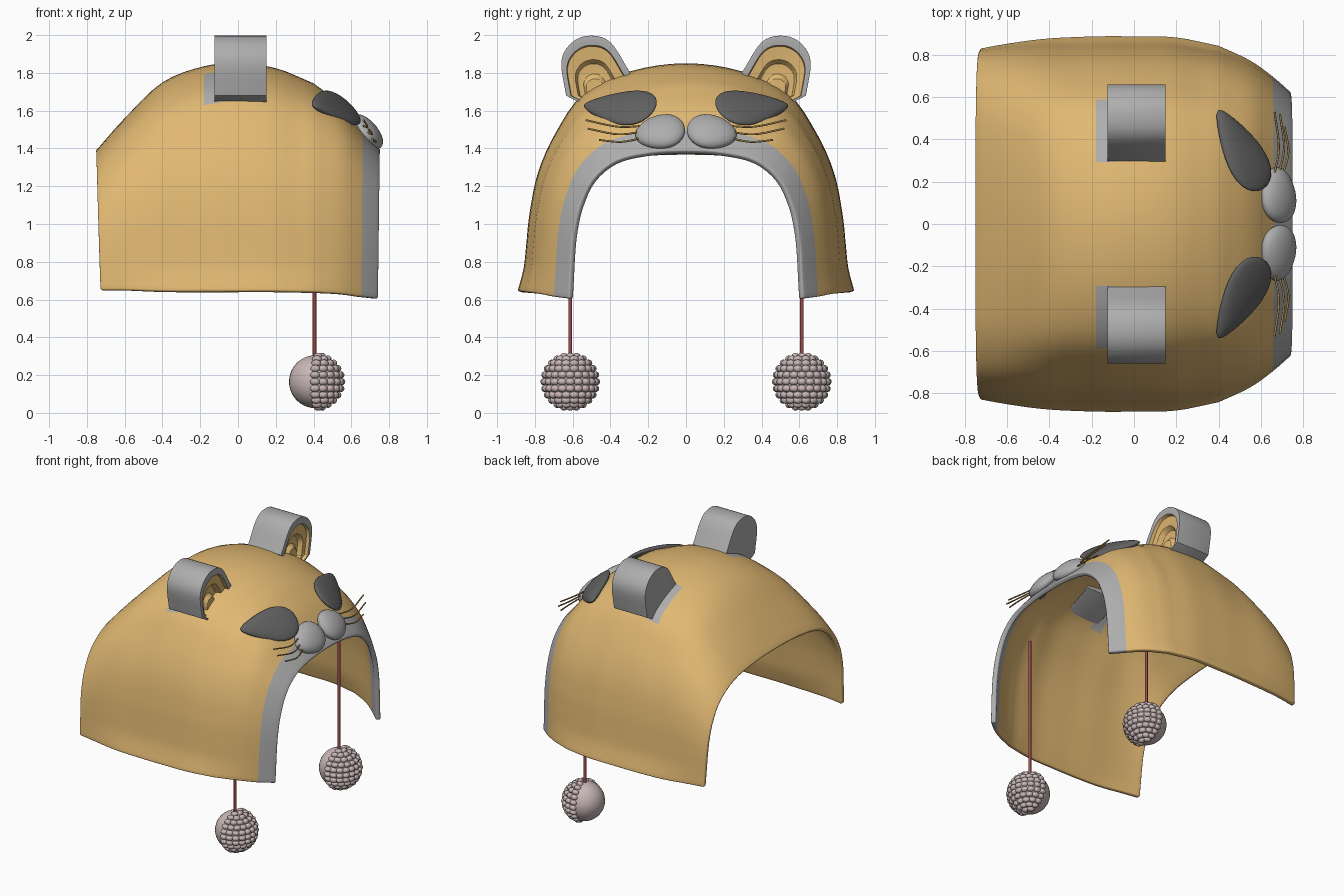
import bpy, bmesh, math
from mathutils import Vector, Matrix

if "Cube" in bpy.data.objects:
    bpy.data.objects.remove(bpy.data.objects["Cube"])


def material(name, r, g, b):
    m = bpy.data.materials.new(name)
    m.diffuse_color = (r, g, b, 1)
    m.use_nodes = True
    m.node_tree.nodes["Principled BSDF"].inputs["Base Color"].default_value = m.diffuse_color
    return m


GOLD = material("gold", 0.75, 0.48, 0.17)
GREY = material("grey", 0.42, 0.42, 0.42)
DARK = material("dark_grey", 0.12, 0.12, 0.12)
PINK = material("pale_pink", 0.58, 0.47, 0.47)
RED = material("red", 0.36, 0.07, 0.07)
BROWN = material("brown", 0.45, 0.29, 0.09)


def spline(pts, n):
    """Smooth curve through points, n samples per segment."""
    p = [Vector(q) for q in pts]
    p = [2 * p[0] - p[1]] + p + [2 * p[-1] - p[-2]]
    out = []
    for i in range(1, len(p) - 2):
        a, b, c, d = p[i - 1:i + 3]
        for k in range(n):
            t = k / n
            out.append(0.5 * (2 * b + (c - a) * t + (2 * a - 5 * b + 4 * c - d) * t * t
                              + (3 * b - a - 3 * c + d) * t ** 3))
    return out + [p[-2]]


def finish(name, bm, mats, mirror=True, solid=0, bevel=0, angle=40):
    me = bpy.data.meshes.new(name)
    bm.to_mesh(me)
    bm.free()
    for m in mats:
        me.materials.append(m)
    ob = bpy.data.objects.new(name, me)
    bpy.context.collection.objects.link(ob)
    bpy.ops.object.select_all(action='DESELECT')
    bpy.context.view_layer.objects.active = ob
    ob.select_set(True)
    if solid:
        m = ob.modifiers.new("thickness", 'SOLIDIFY')
        m.thickness, m.offset = solid, -1
    if bevel:
        m = ob.modifiers.new("soft_edge", 'BEVEL')
        m.width, m.segments, m.limit_method = bevel, 3, 'ANGLE'
        m.angle_limit = math.radians(50)
    if mirror:
        m = ob.modifiers.new("mirror", 'MIRROR')
        m.use_axis = (False, True, False)
        m.use_mirror_merge = False
    for m in list(ob.modifiers):
        bpy.ops.object.modifier_apply(modifier=m.name)
    bpy.ops.object.shade_smooth_by_angle(angle=math.radians(angle))
    return ob


# Hat shell: arch sections (x, half width, top, bottom) lofted along x
stations = spline([
    (-.755, .83, 1.385, .65), (-.6, .855, 1.56, .65), (-.4, .88, 1.75, .645),
    (-.18, .89, 1.835, .645), (0, .89, 1.85, .645), (.2, .885, 1.825, .645),
    (.4, .845, 1.745, .64)], 4)[:-1] + spline([
    (.4, .845, 1.745, .64), (.55, .775, 1.63, .63), (.66, .70, 1.50, .615),
    (.755, .62, 1.39, .605)], 4)
middle = [(1, 0), (.965, .1), (.95, .2), (.93, .34), (.88, .52), (.775, .695),
          (.61, .865), (.33, .965), (0, 1)]
end = [(1, 0), (.99, .15), (.98, .3), (.96, .45), (.91, .62), (.8, .8),
       (.6, .93), (.32, .985), (0, 1)]


def full(half):
    return spline(half + [(-y, z) for y, z in half[-2::-1]], 4)


mid_arch, end_arch = full(middle), full(end)
bm = bmesh.new()
rows = []
for x, w, top, low in stations:
    t = min(1, max(0, (abs(x) - .25) / .5))
    t = t * t * (3 - 2 * t)
    row = []
    for a, b in zip(mid_arch, end_arch):
        y, n = a.lerp(b, t)
        dx = .1 * max(0, -x - .5) * (1 - n) - .04 * max(0, x - .5) * (1 - n)
        row.append(bm.verts.new((x + dx, y * w, low + n * (top - low))))
    rows.append(row)
for i in range(len(rows) - 1):
    xm = (stations[i][0] + stations[i + 1][0]) / 2
    for j in range(len(rows[i]) - 1):
        f = bm.faces.new((rows[i][j], rows[i][j + 1], rows[i + 1][j + 1], rows[i + 1][j]))
        ym = abs(f.calc_center_median().y)
        # grey front band and grey patch behind each ear
        f.material_index = int(xm > .66 or (-.18 < xm < -.1 and .3 < ym < .6))
finish("hat_shell", bm, [GOLD, GREY], mirror=False, solid=.034, bevel=.01, angle=50)

# Ears: extruded outline with a recessed gold front
outline = [Vector((.31, 1.74))] + spline([(.295, 1.80), (.40, 1.962), (.51, 1.997), (.605, 1.96),
                                          (.66, 1.86), (.635, 1.68)], 5) + [Vector((.56, 1.64))]
bm = bmesh.new()
loops = []


def ear_loop(x, scale):
    c = Vector((.475, 1.68))
    pts = [c + (p - c) * scale for p in outline]
    loops.append([bm.verts.new((x, p.x, p.y)) for p in pts])


for x, s in [(-.125, 1), (.15, 1), (.15, .84), (.125, .82), (.125, .60), (.09, .53), (.09, .36), (.115, .28)]:
    ear_loop(x, s)
n = len(outline)
bm.faces.new(loops[0])
for k in range(len(loops) - 1):
    for j in range(n):
        f = bm.faces.new((loops[k][j], loops[k][(j + 1) % n], loops[k + 1][(j + 1) % n], loops[k + 1][j]))
        f.material_index = int(k > 1)
bm.faces.new(loops[-1]).material_index = 1
bmesh.ops.recalc_face_normals(bm, faces=bm.faces)
finish("ears", bm, [GREY, GOLD], bevel=.01)


# Flattened egg shapes lying on the shell
def blob(name, centre, along, normal, size, taper, mat):
    l = Vector(along).normalized()
    nrm = Vector(normal)
    nrm = (nrm - l * nrm.dot(l)).normalized()
    w = nrm.cross(l)
    bm = bmesh.new()
    bmesh.ops.create_uvsphere(bm, u_segments=32, v_segments=20, radius=1)
    for v in bm.verts:
        a, b, c = v.co
        v.co = (Vector(centre) + l * a * size[0] + w * b * size[1] * (1 - taper * a)
                + nrm * c * size[2])
    bmesh.ops.recalc_face_normals(bm, faces=bm.faces)
    finish(name, bm, [mat], angle=60)


blob("eyes", (.505, .352, 1.618), (-.21, .37, .02), (.65, .25, .7), (.215, .115, .035), .5, DARK)
blob("muzzle", (.683, .137, 1.487), (-.01, .26, -.04), (.75, .08, .66), (.133, .11, .055), .15, GREY)


# Round cords: whiskers and tie strings
def cord(name, pts, radius, mat):
    cu = bpy.data.curves.new(name, 'CURVE')
    cu.dimensions = '3D'
    cu.bevel_depth, cu.bevel_resolution, cu.use_fill_caps = radius, 2, True
    s = cu.splines.new('POLY')
    s.points.add(len(pts) - 1)
    for p, q in zip(s.points, pts):
        p.co = (*q, 1)
    cu.materials.append(mat)
    bpy.context.collection.objects.link(bpy.data.objects.new(name, cu))


whiskers = [((.66, .22, 1.52), (.685, .36, 1.515), (.665, .53, 1.55)),
            ((.68, .22, 1.49), (.71, .36, 1.475), (.69, .52, 1.505)),
            ((.70, .22, 1.46), (.73, .34, 1.435), (.712, .46, 1.445))]
for side in (1, -1):
    tag = "left" if side > 0 else "right"
    for i, pts in enumerate(whiskers):
        cord(f"whisker_{tag}_{i + 1}", spline([(x, y * side, z) for x, y, z in pts], 6), .005, BROWN)
    cord(f"string_{tag}", [(.405, .613 * side, .25), (.405, .613 * side, 1.36)], .01, RED)

# Pompoms: smooth ball with rows of bumps on the face side
bm = bmesh.new()
centre = Matrix.Translation((.41, .613, .165))
bmesh.ops.create_uvsphere(bm, u_segments=32, v_segments=20, radius=.14, matrix=centre)
for r in range(11):
    lat = math.radians(-75 + 15 * r)
    count = max(3, round(11 * math.cos(lat)))
    for k in range(count):
        lon = math.radians(-100 + 200 * (k + .5) / count)
        m = (centre @ Matrix.Rotation(lon, 4, 'Z') @ Matrix.Rotation(-lat, 4, 'Y')
             @ Matrix.Translation((.138, 0, 0)) @ Matrix.Diagonal((.02, .026, .019, 1)))
        bmesh.ops.create_uvsphere(bm, u_segments=12, v_segments=8, radius=1, matrix=m)
finish("pompoms", bm, [PINK], angle=60)
